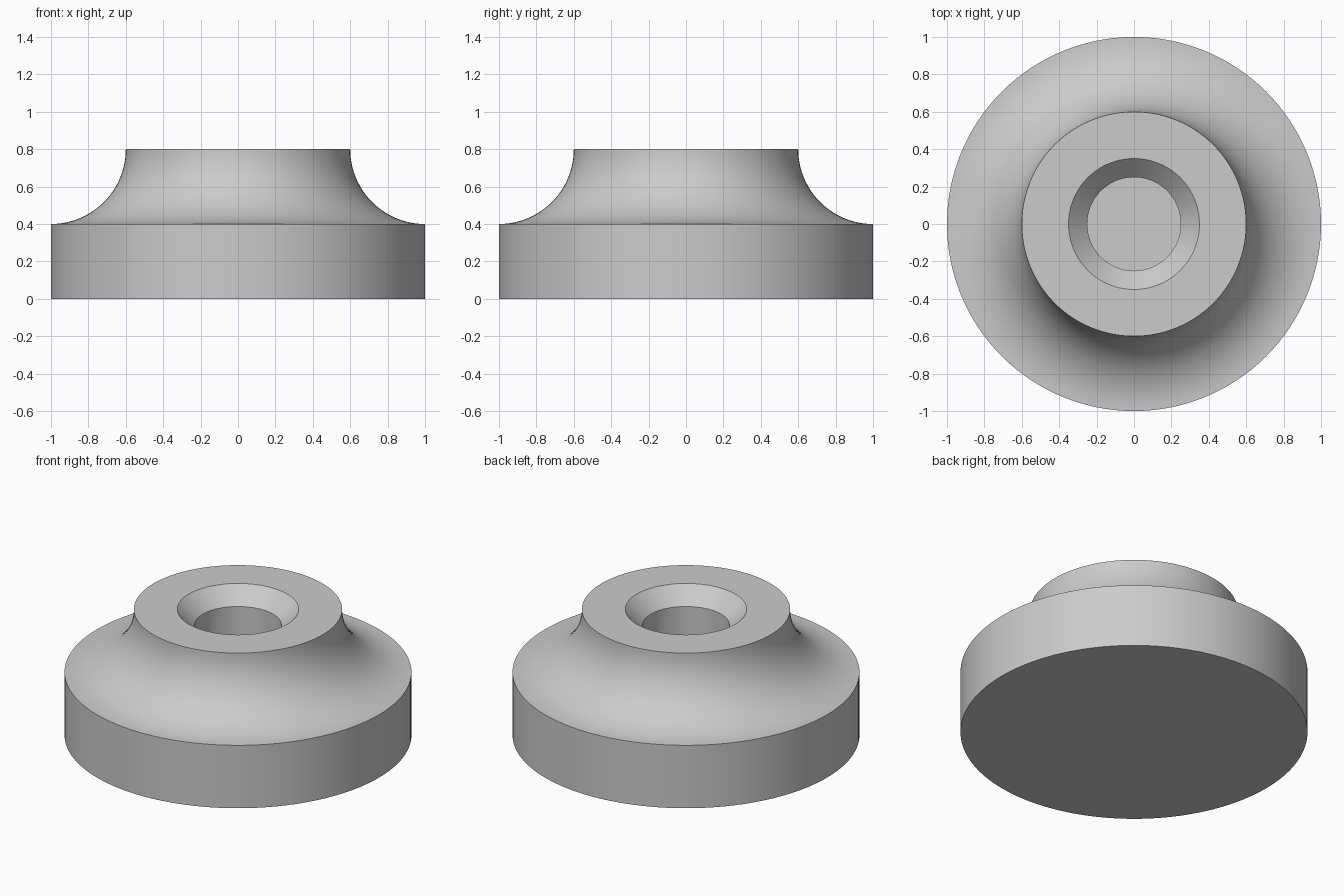
import bpy
import bmesh
import math

cube = bpy.data.objects.get("Cube")
if cube:
    bpy.data.objects.remove(cube, do_unlink=True)

SEGMENTS = 128
RADIUS, HEIGHT, FILLET = 1.0, 0.8, 0.4
HOLE, CHAMFER, HOLE_FLOOR = 0.25, 0.1, 0.4

# Plain grey material
grey = bpy.data.materials.new("plain_grey")
grey.use_nodes = True
colour = (0.6, 0.6, 0.6, 1)
grey.diffuse_color = colour
grey.node_tree.nodes["Principled BSDF"].inputs["Base Color"].default_value = colour

# Half profile: base, concave fillet, flat top, countersunk blind hole
profile = [(0, 0), (RADIUS, 0)]
STEPS = 24
for i in range(STEPS + 1):
    a = math.pi / 2 * i / STEPS
    profile.append((RADIUS - FILLET * math.sin(a), HEIGHT - FILLET * math.cos(a)))
profile += [(HOLE + CHAMFER, HEIGHT), (HOLE, HEIGHT - CHAMFER),
            (HOLE, HOLE_FLOOR), (0, HOLE_FLOOR)]

# Turn the profile around the z axis
bm = bmesh.new()
verts = [bm.verts.new((r, 0, z)) for r, z in profile]
edges = [bm.edges.new(pair) for pair in zip(verts, verts[1:])]
bmesh.ops.spin(bm, geom=verts + edges, cent=(0, 0, 0), axis=(0, 0, 1),
               angle=math.tau, steps=SEGMENTS, use_merge=True)
bmesh.ops.remove_doubles(bm, verts=bm.verts, dist=0.0001)
bmesh.ops.recalc_face_normals(bm, faces=bm.faces)

mesh = bpy.data.meshes.new("flared_foot")
bm.to_mesh(mesh)
bm.free()
mesh.materials.append(grey)
foot = bpy.data.objects.new("flared_foot", mesh)
bpy.context.collection.objects.link(foot)

# Smooth the turned surfaces, keep the rims sharp
bpy.ops.object.select_all(action='DESELECT')
foot.select_set(True)
bpy.context.view_layer.objects.active = foot
bpy.ops.object.shade_smooth_by_angle(angle=math.radians(30))
